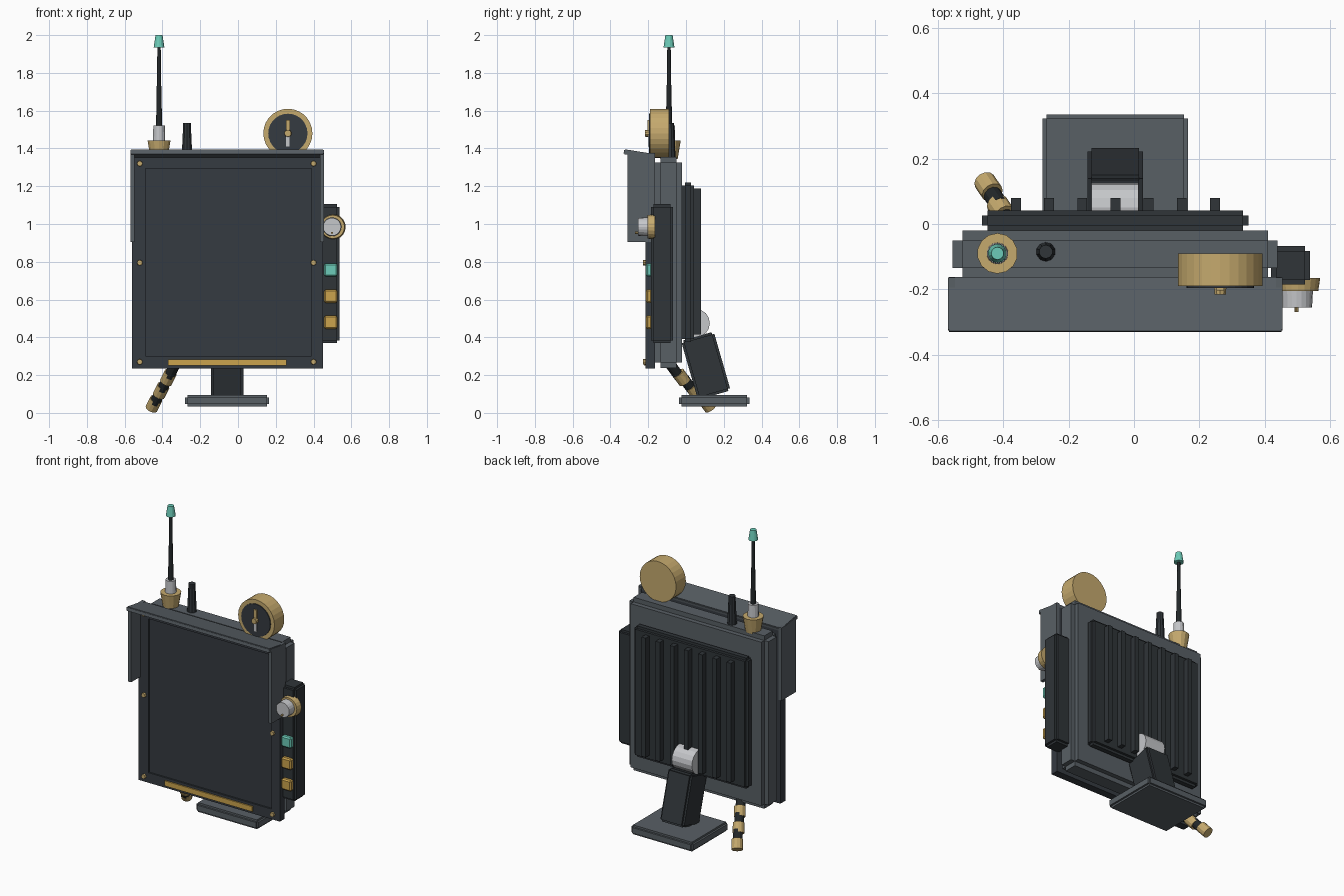
import bpy, bmesh
from math import radians, pi
from mathutils import Vector, Matrix

if "Cube" in bpy.data.objects:
    bpy.data.objects.remove(bpy.data.objects["Cube"])


def material(name, rgb):
    m = bpy.data.materials.new(name)
    m.use_nodes = True
    m.diffuse_color = (*rgb, 1)
    bsdf = m.node_tree.nodes["Principled BSDF"]
    bsdf.inputs["Base Color"].default_value = (*rgb, 1)
    bsdf.inputs["Roughness"].default_value = 0.6
    return m


GREY = material("grey metal", (.098, .115, .130))
SLATE = material("dark slate", (.036, .043, .053))
CHARCOAL = material("charcoal", (.029, .035, .040))
BLACK = material("black rubber", (.016, .020, .022))
BRASS = material("brass", (.56, .40, .155))
AMBER = material("amber", (.60, .37, .075))
TEAL = material("teal", (.15, .60, .48))
SILVER = material("silver", (.56, .57, .59))


def finish(name, bm, mat, loc=(0, 0, 0), rot=None):
    bmesh.ops.recalc_face_normals(bm, faces=bm.faces)
    me = bpy.data.meshes.new(name)
    bm.to_mesh(me)
    bm.free()
    me.materials.append(mat)
    ob = bpy.data.objects.new(name, me)
    bpy.context.collection.objects.link(ob)
    ob.location = loc
    if rot is not None:
        ob.rotation_euler = rot
    return ob


def box(name, xs, ys, zs, mat, notch=0.0, tilt=0.0):
    """Box from ranges; notch steps every edge inwards."""
    size = Vector((xs[1] - xs[0], ys[1] - ys[0], zs[1] - zs[0]))
    bm = bmesh.new()
    for keep in (range(3) if notch else [0]):
        s = [size[i] - (0 if i == keep else 2 * notch) for i in range(3)]
        bmesh.ops.create_cube(bm, size=1, matrix=Matrix.Diagonal((*s, 1)))
    centre = (sum(xs) / 2, sum(ys) / 2, sum(zs) / 2)
    return finish(name, bm, mat, centre, (tilt, 0, 0))


def rod(name, a, b, r1, r2, mat, sides=16):
    """Tapered cylinder from point a to point b."""
    a, b = Vector(a), Vector(b)
    d = b - a
    bm = bmesh.new()
    bmesh.ops.create_cone(bm, cap_ends=True, segments=sides, radius1=r1,
                          radius2=r2, depth=d.length)
    rot = d.to_track_quat('Z', 'Y').to_euler()
    return finish(name, bm, mat, (a + b) / 2, rot)


MID = -0.057  # centre line of the casing

# Casing
box("casing", (-.555, .44), (-.165, -.02), (.237, 1.355), GREY, notch=.03)

# Front frame and recessed screen
box("frame_left", (-.56, -.49), (-.215, -.165), (.235, 1.365), SLATE)
box("frame_right", (.39, .45), (-.215, -.165), (.235, 1.365), SLATE)
box("frame_bottom", (-.49, .39), (-.215, -.165), (.235, .30), SLATE)
box("frame_top", (-.49, .39), (-.215, -.165), (1.295, 1.365), SLATE)
box("screen", (-.49, .39), (-.205, -.165), (.30, 1.295), SLATE)
box("light_strip", (-.37, .258), (-.223, -.215), (.25, .283), AMBER)
for x in (-.52, .40):
    for z in (.27, .795, 1.32):
        rod("frame_screw", (x, -.21, z), (x, -.227, z), .016, .014, BRASS, 8)

# Sun hood with side flaps
box("hood_top", (-.57, .455), (-.33, -.163), (1.357, 1.383), GREY,
    notch=.004, tilt=radians(-9))
box("hood_flap_right", (-.57, -.548), (-.31, -.163), (.905, 1.375), GREY)
box("hood_flap_left", (.435, .455), (-.31, -.163), (.905, 1.375), GREY)

# Side control panel
box("control_panel", (.42, .538), (-.185, -.068), (.37, 1.105), CHARCOAL, notch=.014)
for z, mat in ((.757, TEAL), (.618, AMBER), (.48, AMBER)):
    button = box("button", (.456, .526), (-.213, -.18), (z - .035, z + .035), mat)
    bev = button.modifiers.new("soft edge", 'BEVEL')
    bev.width, bev.segments = .008, 1
rod("dial_ring", (.502, -.165, .985), (.502, -.205, .985), .068, .062, BRASS, 20)
rod("dial_knob", (.498, -.20, .985), (.498, -.255, .985), .05, .047, SILVER, 20)
rod("dial_pointer", (.498, -.25, .953), (.498, -.27, .953), .006, .006, BRASS, 8)

# Round gauge on top
GX, GZ = .264, 1.48
rod("gauge_case", (GX, -.09, GZ), (GX, -.19, GZ), .13, .13, BRASS, 28)
rod("gauge_face", (GX, -.185, GZ), (GX, -.196, GZ), .104, .104, SLATE, 28)
box("gauge_needle", (GX - .011, GX + .011), (-.204, -.195), (GZ, 1.55), BRASS)
box("gauge_tail", (GX - .009, GX + .009), (-.202, -.195), (1.41, GZ), SILVER)
rod("gauge_hub", (GX, -.19, GZ), (GX, -.216, GZ), .02, .018, BRASS, 10)

# Antenna, stacked upwards
for name, z1, z2, r1, r2, mat in (
        ("antenna_socket", 1.345, 1.442, .046, .062, BRASS),
        ("antenna_collar", 1.442, 1.522, .033, .031, SILVER),
        ("antenna_lower", 1.52, 1.73, .016, .013, BLACK),
        ("antenna_upper", 1.73, 1.94, .012, .009, BLACK),
        ("antenna_tip", 1.935, 2.0, .029, .019, TEAL)):
    rod(name, (-.418, -.09, z1), (-.418, -.09, z2), r1, r2, mat, 14)
rod("stub_antenna", (-.27, -.085, 1.345), (-.27, -.085, 1.535), .03, .021, CHARCOAL, 10)

# Rear cooling panel with fins
box("rear_panel", (-.465, .35), (-.02, .042), (.375, 1.22), CHARCOAL, notch=.016)
for i in range(-3, 4):
    x = MID + .1015 * i
    box("cooling_fin", (x - .015, x + .015), (.035, .08), (.415, 1.187), CHARCOAL)

# Stand
rod("stand_hinge", (-.13, .05, .475), (.014, .05, .475), .076, .076, SILVER, 16)
box("stand_neck", (-.142, .028), (.015, .195), (.088, .412), CHARCOAL,
    notch=.012, tilt=radians(16))
box("stand_base", (-.28, .165), (-.037, .335), (.034, .094), GREY, notch=.012)

# Banded cable hanging below the casing
start, end = Vector((-.34, -.075, .24)), Vector((-.455, .13, .03))
lean = Vector((-.015, .022, -.03))
for i in range(6):
    p = start.lerp(end, (i + .5) / 6)
    if i % 2:
        rod("cable_band", p - lean * .8, p + lean * .8, .034, .034, BRASS, 12)
    else:
        rod("cable_link", p - lean, p + lean, .028, .028, BLACK, 12)
